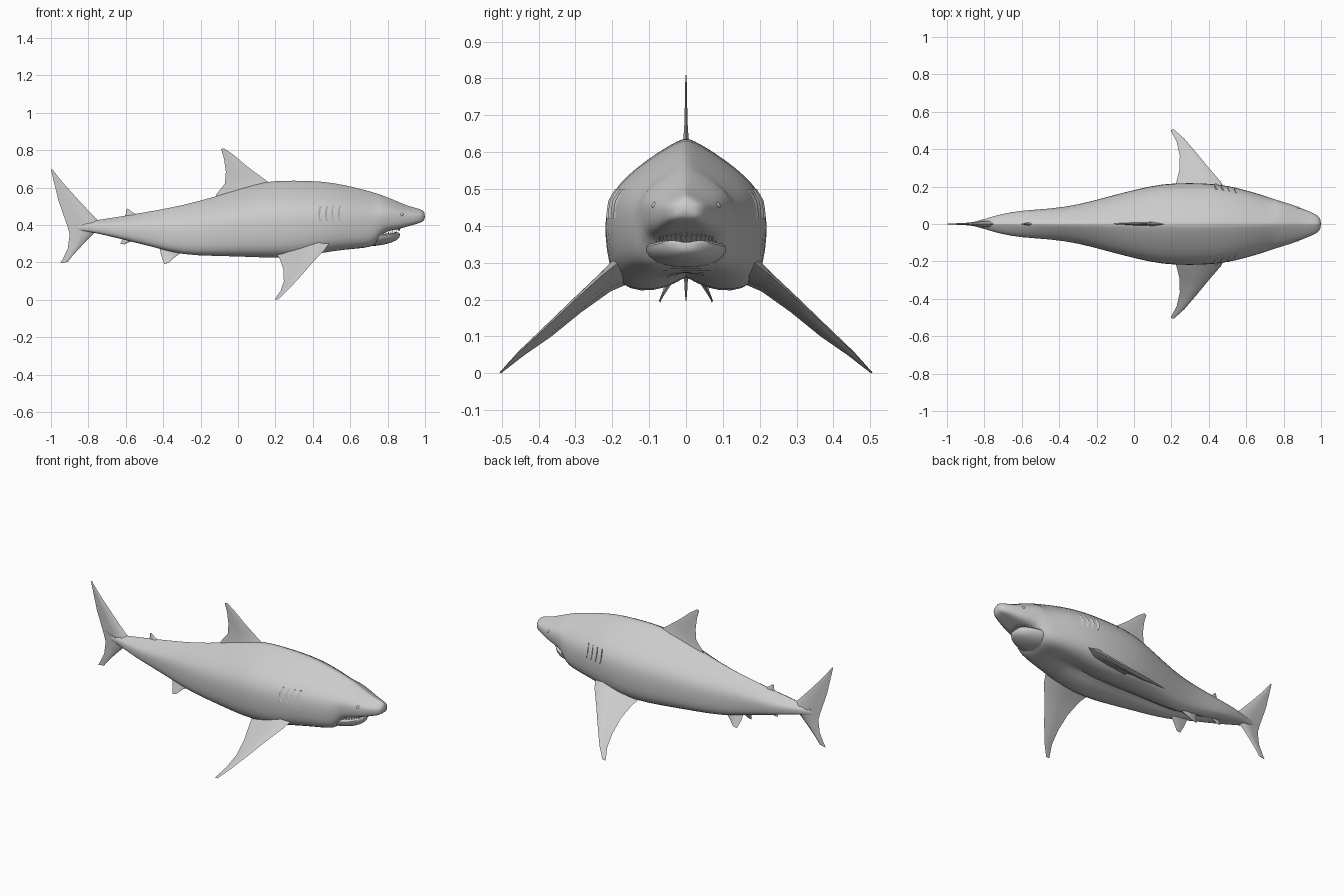
import bpy, bmesh, math
from mathutils import Vector

skin = bpy.data.materials.new("grey skin")
skin.diffuse_color = (0.6, 0.6, 0.6, 1)


def finish(name, bm, subsurf=0, angle=40):
    bmesh.ops.recalc_face_normals(bm, faces=bm.faces)
    mesh = bpy.data.meshes.new(name)
    bm.to_mesh(mesh)
    bm.free()
    ob = bpy.data.objects.new(name, mesh)
    bpy.context.collection.objects.link(ob)
    mesh.materials.append(skin)
    if subsurf:
        ob.modifiers.new("smooth", "SUBSURF").levels = subsurf
    bpy.context.view_layer.objects.active = ob
    ob.select_set(True)
    bpy.ops.object.shade_smooth_by_angle(angle=math.radians(angle))
    ob.select_set(False)
    return ob


def loft(name, rings, subsurf=0, angle=40):
    bm = bmesh.new()
    loops = [[bm.verts.new(p) for p in ring] for ring in rings]
    n = len(loops[0])
    for a, b in zip(loops, loops[1:]):
        for i in range(n):
            j = (i + 1) % n
            bm.faces.new((a[i], a[j], b[j], b[i]))
    bm.faces.new(loops[0])
    bm.faces.new(loops[-1])
    return finish(name, bm, subsurf, angle)


# Half cross-section: share of half width, share of height
HALF = [(0.13, 0.05), (0.42, 0.0), (0.72, 0.01), (0.93, 0.10), (1.0, 0.26), (1.02, 0.45),
        (0.98, 0.58), (0.87, 0.69), (0.63, 0.81), (0.32, 0.925), (0.10, 0.99)]


def section(x, top, bottom, width):
    notch = -0.5 < x < 0.5
    pts = [(0, 0.11 if notch else 0.0)] + HALF + [(0, 1.01)]
    if not notch:
        pts[1] = (0.13, 0.0)
    pts += [(-w, h) for w, h in reversed(pts[1:-1])]
    return [(x, w * width, bottom + h * (top - bottom)) for w, h in pts]


# Body and snout: x, top, bottom, half width
BODY = [(-0.88, .40, .375, .006), (-0.80, .42, .365, .025), (-0.72, .43, .348, .052),
        (-0.60, .449, .318, .072), (-0.45, .475, .28, .08), (-0.30, .502, .237, .10),
        (-0.12, .55, .232, .15), (0.02, .595, .228, .185), (0.15, .634, .222, .213),
        (0.30, .636, .22, .218), (0.45, .632, .248, .212), (0.57, .613, .268, .187),
        (0.68, .585, .277, .155), (0.74, .568, .290, .135), (0.77, .558, .362, .125),
        (0.83, .535, .372, .107), (0.89, .508, .386, .086), (0.94, .492, .402, .065),
        (0.98, .484, .412, .048), (1.0, .467, .428, .026)]
loft("body", [section(*s) for s in BODY], 1, 60)


def body_width(x, z):
    """Half width of the body at a given x and z."""
    for a, b in zip(BODY, BODY[1:]):
        if a[0] <= x <= b[0]:
            t = (x - a[0]) / (b[0] - a[0])
            top, bottom, width = [a[i] + t * (b[i] - a[i]) for i in (1, 2, 3)]
            h = (z - bottom) / (top - bottom)
            for p, q in zip(HALF, HALF[1:]):
                if p[1] <= h <= q[1]:
                    return width * (p[0] + (q[0] - p[0]) * (h - p[1]) / (q[1] - p[1]))
    return 0.0


# Lower jaw: x, lip height, bottom, half width
JAW = [(0.66, .350, .283, .125), (0.74, .355, .286, .118), (0.79, .355, .296, .104),
       (0.83, .360, .308, .08), (0.855, .364, .322, .05), (0.866, .358, .336, .022)]
jaw_shape = [(0, 0), (.5, .05), (.9, .4), (1, .9), (.85, 1), (0, .8),
             (-.85, 1), (-1, .9), (-.9, .4), (-.5, .05)]
loft("lower_jaw", [[(x, w * hw, b + h * (t - b)) for w, h in jaw_shape]
                   for x, t, b, hw in JAW], 1, 60)


# Teeth in two arcs
def teeth(name, z, direction, reach, width):
    bm = bmesh.new()
    for i in range(-8, 9):
        a = i / 8 * 1.35
        c = Vector((0.755 + reach * math.cos(a), width * math.sin(a), z))
        ring = [bm.verts.new(c + Vector((0.005 * math.cos(k * 2.094), 0.005 * math.sin(k * 2.094), 0)))
                for k in range(3)]
        tip = bm.verts.new(c + Vector((0, 0, 0.014 * direction)))
        bm.faces.new(ring)
        for k in range(3):
            bm.faces.new((ring[k], ring[(k + 1) % 3], tip))
    finish(name, bm, 0, 20)


teeth("upper_teeth", 0.380, -1, 0.108, 0.085)
teeth("lower_teeth", 0.354, 1, 0.092, 0.082)


# Fins: each section is leading point, trailing point, thickness
def fin(name, sections, normal):
    normal = Vector(normal).normalized()
    rings = []
    for lead, trail, thick in sections:
        lead, trail = Vector(lead), Vector(trail)
        side = normal * thick / 2
        near, mid = lead.lerp(trail, 0.2), lead.lerp(trail, 0.55)
        rings.append([lead, near + side, mid + side * 0.75, trail,
                      mid - side * 0.75, near - side])
    return loft(name, rings, 0, 50)


UP = (0, 1, 0)
fin("dorsal_fin", [((0.20, 0, .60), (-0.13, 0, .53), .04),
                   ((0.155, 0, .635), (-0.115, 0, .565), .018),
                   ((0.10, 0, .675), (-0.07, 0, .62), .010),
                   ((0.04, 0, .72), (-0.065, 0, .685), .007),
                   ((-0.03, 0, .78), (-0.075, 0, .755), .005),
                   ((-0.075, 0, .81), (-0.09, 0, .805), .003)], UP)
fin("tail_upper_lobe", [((-0.72, 0, .40), (-0.90, 0, .36), .04),
                        ((-0.76, 0, .435), (-0.925, 0, .43), .03),
                        ((-0.85, 0, .53), (-0.96, 0, .53), .014),
                        ((-0.94, 0, .63), (-0.982, 0, .62), .008),
                        ((-0.995, 0, .70), (-1.0, 0, .695), .003)], UP)
fin("tail_lower_lobe", [((-0.72, 0, .385), (-0.92, 0, .42), .04),
                        ((-0.77, 0, .355), (-0.90, 0, .35), .03),
                        ((-0.83, 0, .295), (-0.91, 0, .275), .014),
                        ((-0.885, 0, .235), (-0.935, 0, .222), .008),
                        ((-0.91, 0, .202), (-0.95, 0, .195), .003)], UP)
fin("second_dorsal_fin", [((-0.53, 0, .45), (-0.61, 0, .435), .02),
                          ((-0.565, 0, .468), (-0.60, 0, .46), .01),
                          ((-0.588, 0, .487), (-0.597, 0, .485), .003)], UP)
fin("anal_fin", [((-0.53, 0, .325), (-0.61, 0, .33), .02),
                 ((-0.59, 0, .305), (-0.625, 0, .31), .01),
                 ((-0.605, 0, .296), (-0.628, 0, .298), .003)], UP)

for side, s in (("left", 1), ("right", -1)):
    fin(side + "_pectoral_fin",
        [((0.50, .16 * s, .32), (0.20, .14 * s, .25), .06),
         ((0.465, .225 * s, .268), (0.222, .205 * s, .222), .035),
         ((0.40, .30 * s, .20), (0.242, .285 * s, .165), .026),
         ((0.33, .385 * s, .12), (0.245, .365 * s, .10), .02),
         ((0.27, .455 * s, .055), (0.228, .44 * s, .048), .012),
         ((0.215, .505 * s, .002), (0.195, .502 * s, .0), .003)], (0, .65 * s, .75))
    fin(side + "_pelvic_fin",
        [((-0.29, .04 * s, .26), (-0.42, .035 * s, .28), .024),
         ((-0.335, .055 * s, .23), (-0.41, .05 * s, .235), .012),
         ((-0.37, .072 * s, .198), (-0.395, .07 * s, .192), .003)], (0, .9 * s, .4))

    # Eye
    bm = bmesh.new()
    bmesh.ops.create_uvsphere(bm, u_segments=12, v_segments=8, radius=0.010)
    bmesh.ops.translate(bm, vec=(0.875, s * (body_width(0.875, 0.455) - 0.007), 0.455), verts=bm.verts)
    finish(side + "_eye", bm)

    # Gill flaps along the side of the head
    for k in range(4):
        x0 = 0.44 + 0.035 * k
        rings = []
        for i in range(6):
            z = 0.42 + 0.016 * i
            x = x0 - 0.008 * math.sin(i / 5 * math.pi)
            y = body_width(x, z)
            rise = 0.002 * math.sin((i + 0.5) / 6 * math.pi)
            rings.append([(x - 0.003, s * (y + rise), z), (x + 0.010, s * (y - 0.008), z),
                          (x - 0.003, s * (y - 0.010), z)])
        loft(f"{side}_gill_{k + 1}", rings, 0, 30)
